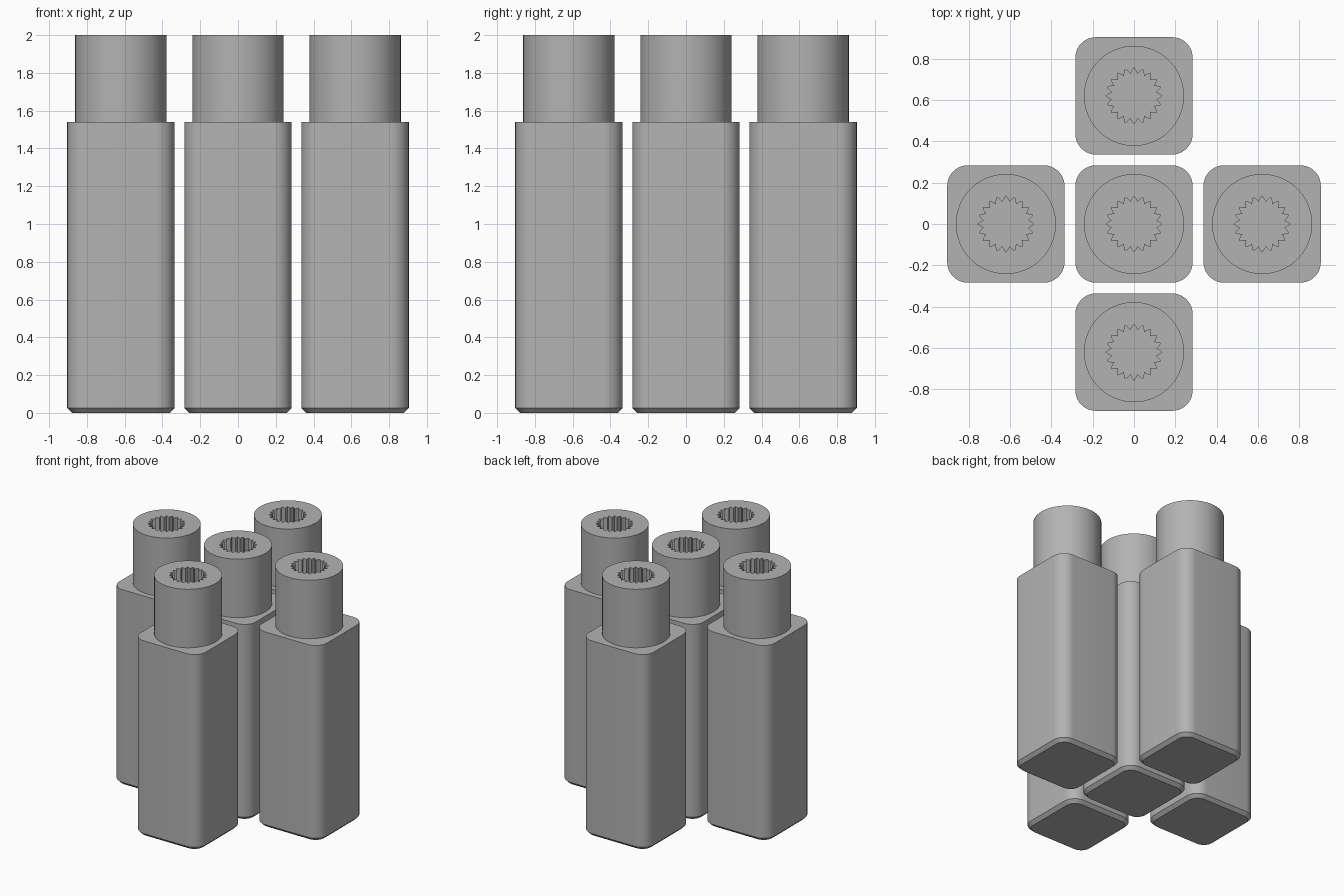
import bpy, bmesh, math

if "Cube" in bpy.data.objects:
    bpy.data.objects.remove(bpy.data.objects["Cube"])

HALF, CORNER, CHAMFER = 0.284, 0.10, 0.025
BODY_TOP, TOP = 1.54, 2.0
NECK_R, TIP_R, ROOT_R, TEETH = 0.242, 0.136, 0.108, 20
SPACING = 0.62

grey = bpy.data.materials.new("plain grey")
grey.diffuse_color = (0.45, 0.45, 0.45, 1)
grey.use_nodes = True
grey.node_tree.nodes["Principled BSDF"].inputs["Base Color"].default_value = grey.diffuse_color


def rounded_square(half, radius, steps=10):
    """Outline of a square with rounded corners."""
    pts = []
    for q in range(4):
        a0 = q * math.pi / 2
        cx = (half - radius) * (1 if q in (0, 3) else -1)
        cy = (half - radius) * (1 if q in (0, 1) else -1)
        for i in range(steps + 1):
            a = a0 + i / steps * math.pi / 2
            pts.append((cx + radius * math.cos(a), cy + radius * math.sin(a)))
    return pts


def ring(radius_at, n=TEETH * 4):
    return [(radius_at(i) * math.cos(2 * math.pi * i / n),
             radius_at(i) * math.sin(2 * math.pi * i / n)) for i in range(n)]


def loft(name, sections):
    """Skin a stack of (outline, z) sections and close both ends."""
    bm = bmesh.new()
    loops = [[bm.verts.new((x, y, z)) for x, y in pts] for pts, z in sections]
    n = len(loops[0])
    for a, b in zip(loops, loops[1:]):
        for i in range(n):
            j = (i + 1) % n
            bm.faces.new((a[i], a[j], b[j], b[i]))
    bm.faces.new(loops[0][::-1])
    bm.faces.new(loops[-1])
    bmesh.ops.recalc_face_normals(bm, faces=bm.faces)
    mesh = bpy.data.meshes.new(name)
    bm.to_mesh(mesh)
    bm.free()
    mesh.shade_smooth()
    mesh.set_sharp_from_angle(angle=math.radians(25))
    mesh.materials.append(grey)
    return mesh


# Square body with a chamfered foot
outline = rounded_square(HALF, CORNER)
foot = rounded_square(HALF - CHAMFER, CORNER - CHAMFER)
body = loft("body", [(foot, 0), (outline, CHAMFER), (outline, BODY_TOP)])

# Round neck with a toothed socket
circle = ring(lambda i: NECK_R)
teeth = ring(lambda i: (TIP_R, (TIP_R + ROOT_R) / 2, ROOT_R, (TIP_R + ROOT_R) / 2)[i % 4])
neck = loft("neck", [(circle, BODY_TOP - 0.01), (circle, TOP), (teeth, TOP), (teeth, BODY_TOP + 0.005)])

# Five posts in a cross
places = {"centre": (0, 0), "left": (-1, 0), "right": (1, 0), "front": (0, -1), "back": (0, 1)}
for place, (px, py) in places.items():
    for part in (body, neck):
        ob = bpy.data.objects.new(f"{place}_{part.name}", part)
        ob.location = (px * SPACING, py * SPACING, 0)
        bpy.context.collection.objects.link(ob)
